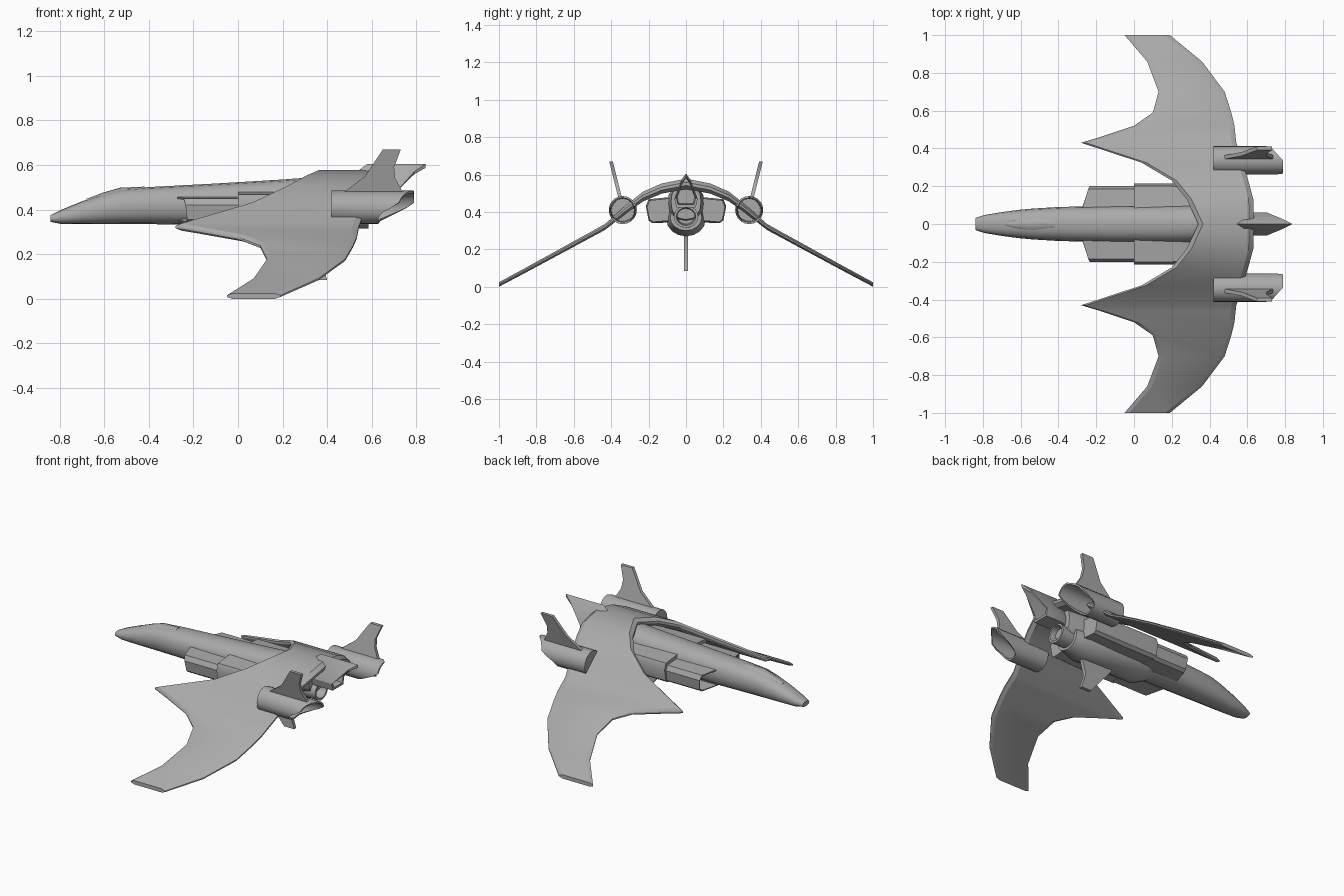
import bpy, bmesh
from math import sin, cos, pi, radians, copysign

cube = bpy.data.objects.get("Cube")
if cube:
    bpy.data.objects.remove(cube)

# Single hull colour
hull = bpy.data.materials.new("hull_grey")
hull.use_nodes = True
GREY = (0.4, 0.4, 0.4, 1)
hull.diffuse_color = GREY
hull.node_tree.nodes["Principled BSDF"].inputs["Base Color"].default_value = GREY


def loft(name, rings, mirror=False, caps=(True, True), angle=35):
    """Skin a row of matching closed rings, optionally mirrored across y."""
    bm = bmesh.new()
    rows = [[bm.verts.new(p) for p in ring] for ring in rings]
    n = len(rows[0])
    for a, b in zip(rows, rows[1:]):
        for i in range(n):
            j = (i + 1) % n
            bm.faces.new((a[i], a[j], b[j], b[i]))
    for cap, row in zip(caps, (rows[0], rows[-1])):
        if cap:
            bm.faces.new(row)
    bmesh.ops.recalc_face_normals(bm, faces=bm.faces[:])
    mesh = bpy.data.meshes.new(name)
    bm.to_mesh(mesh)
    bm.free()
    mesh.materials.append(hull)
    ob = bpy.data.objects.new(name, mesh)
    bpy.context.collection.objects.link(ob)
    bpy.ops.object.select_all(action='DESELECT')
    ob.select_set(True)
    bpy.context.view_layer.objects.active = ob
    bpy.ops.object.shade_smooth_by_angle(angle=radians(angle))
    if mirror:
        mod = ob.modifiers.new("mirror", 'MIRROR')
        mod.use_axis = (False, True, False)
    return ob


def oval(x, w, bottom, top, n=16, power=0.85):
    """Rounded cross-section at station x."""
    mid, h = (top + bottom) / 2, (top - bottom) / 2
    ring = []
    for i in range(n):
        c, s = cos(2 * pi * i / n), sin(2 * pi * i / n)
        ring.append((x, w * copysign(abs(c) ** power, c),
                     mid + h * copysign(abs(s) ** power, s)))
    return ring


def section(points, x, scale=1.0):
    """Place a y,z section at x (a number or a rule), scaled about its centre."""
    cy = sum(p[0] for p in points) / len(points)
    cz = sum(p[1] for p in points) / len(points)
    ring = []
    for y, z in points:
        px = x(y, z) if callable(x) else x
        ring.append((px, cy + (y - cy) * scale, cz + (z - cz) * scale))
    return ring


def fin(name, outline, y0, lean, z0, thick, mirror):
    """Thin plate from an x,z outline, leaning outward with height."""
    sides = [[(x, y0 + (z - z0) * lean + s * thick, z) for x, z in outline]
             for s in (-1, 1)]
    loft(name, sides, mirror)


# Fuselage: station x, half width, bottom, top
loft("fuselage", [oval(*s) for s in (
    (-0.84, 0.032, 0.345, 0.375), (-0.79, 0.048, 0.335, 0.4),
    (-0.7, 0.063, 0.335, 0.437), (-0.6, 0.076, 0.335, 0.472),
    (-0.53, 0.082, 0.335, 0.492), (-0.4, 0.09, 0.335, 0.501),
    (-0.1, 0.097, 0.33, 0.517), (0.2, 0.1, 0.33, 0.535),
    (0.4, 0.1, 0.33, 0.55), (0.55, 0.08, 0.36, 0.55))])

# Canopy
loft("canopy", [oval(*s, n=12) for s in (
    (-0.68, 0.012, 0.41, 0.448), (-0.6, 0.035, 0.42, 0.478),
    (-0.53, 0.042, 0.43, 0.498), (-0.42, 0.03, 0.44, 0.503))])

# Belly engine body with its recessed rear nozzle
loft("belly_body", [oval(*s, power=1) for s in (
    (-0.12, 0.07, 0.33, 0.44), (-0.02, 0.1, 0.28, 0.45),
    (0.4, 0.105, 0.27, 0.45), (0.5, 0.085, 0.3, 0.44))])
loft("belly_nozzle", [oval(*s, power=1) for s in (
    (0.45, 0.06, 0.315, 0.42), (0.585, 0.065, 0.315, 0.435),
    (0.585, 0.052, 0.328, 0.422), (0.52, 0.045, 0.335, 0.415))])

# Side intakes and the wider housings behind them
duct = [(0.06, 0.345), (0.17, 0.34), (0.19, 0.355), (0.2, 0.42), (0.185, 0.45), (0.06, 0.458)]
lip = lambda y, z: -0.28 + (y - 0.06) * 0.3 + max(0, 0.44 - z) * 0.15
loft("intake", [section(duct, -0.13, 0.8), section(duct, lip, 0.88),
                section(duct, lip), section(duct, 0.02)], mirror=True)
housing = [(0.06, 0.35), (0.18, 0.34), (0.2, 0.355), (0.215, 0.43), (0.2, 0.468), (0.06, 0.482)]
loft("intake_housing", [section(housing, 0.0), section(housing, 0.2),
                        section(housing, 0.45, 0.9)], mirror=True)

# Wing: y, leading x, trailing x, centre z, half thickness
wing = []
for y, lead, trail, z, t in (
        (0, 0.34, 0.635, 0.55, 0.028), (0.13, 0.28, 0.632, 0.525, 0.027),
        (0.23, 0.2, 0.605, 0.482, 0.026), (0.325, 0.04, 0.575, 0.41, 0.022),
        (0.43, -0.28, 0.542, 0.322, 0.016), (0.46, -0.18, 0.538, 0.305, 0.016),
        (0.52, 0, 0.532, 0.272, 0.015), (0.59, 0.1, 0.515, 0.234, 0.015),
        (0.7, 0.13, 0.48, 0.174, 0.014), (0.86, 0.07, 0.36, 0.087, 0.013),
        (1.0, -0.05, 0.19, 0.012, 0.012)):
    e = 0.025
    wing.append([(lead, y, z - t * 0.3), (lead, y, z + t * 0.3), (lead + e, y, z + t),
                 (trail - e, y, z + t), (trail, y, z + t * 0.3), (trail, y, z - t * 0.3),
                 (trail - e, y, z - t), (lead + e, y, z - t)])
loft("wing", wing, mirror=True, caps=(False, True), angle=20)

# Outboard engines: round tubes cut away low and outboard at the rear
def circle(r, n=20):
    return [(0.338 + r * cos(2 * pi * i / n), 0.41 + r * sin(2 * pi * i / n)) for i in range(n)]


def engine_cut(y, z):
    back = min(0.79, max(0.63, 0.63 + (z - 0.345) * 2))
    return max(0.63, back - max(0, y - 0.335) * 0.9)


tube = circle(0.075)
loft("outboard_engine", [section(tube, 0.42), section(tube, engine_cut),
                         section(tube, engine_cut, 0.86), section(tube, 0.52, 0.8)], mirror=True)

# Canted tail fins on the engines
fin("tail_fin", [(0.47, 0.475), (0.57, 0.55), (0.65, 0.67), (0.73, 0.67),
                 (0.7, 0.59), (0.705, 0.54), (0.74, 0.475)], 0.352, 0.25, 0.475, 0.01, True)

# Ventral fin
fin("ventral_fin", [(0.16, 0.29), (0.33, 0.085), (0.4, 0.085), (0.37, 0.18), (0.4, 0.29)],
    0, 0, 0, 0.011, False)

# Central tail exhaust: pointed hood over an open duct
hood = [(0, 0.605), (0.025, 0.57), (0.062, 0.47), (0.052, 0.425),
        (-0.052, 0.425), (-0.062, 0.47), (-0.025, 0.57)]
hood_cut = lambda y, z: 0.84 if z > 0.6 else (0.79 if z > 0.5 else 0.7)
front = [(0.5, y * 0.5, 0.42 + (z - 0.42) * 0.68) for y, z in hood]
loft("tail_exhaust", [front, section(hood, 0.58), section(hood, hood_cut),
                      section(hood, hood_cut, 0.82), section(hood, 0.6, 0.75)], angle=25)
